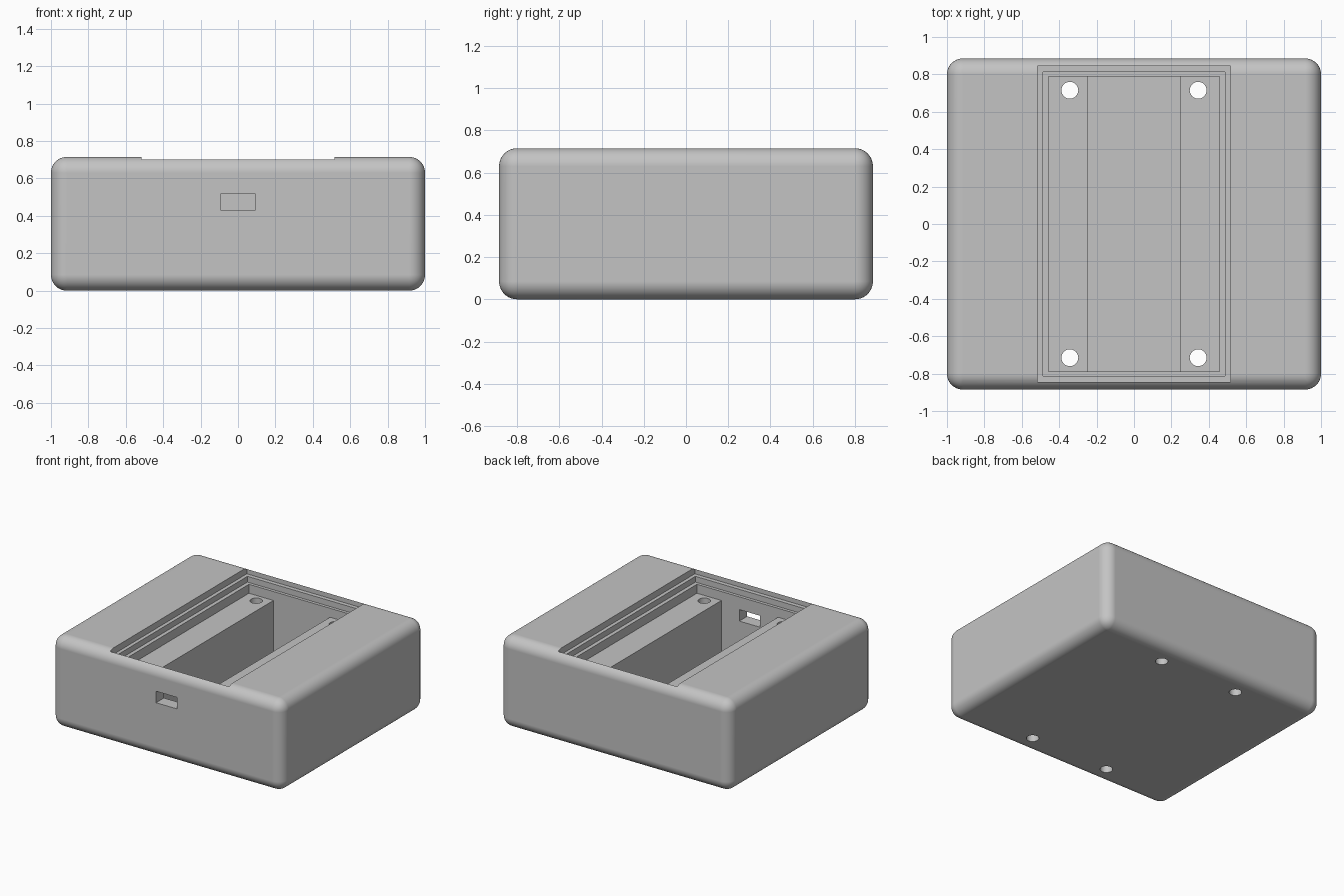
import bpy
import bmesh
from mathutils import Matrix, Vector

if "Cube" in bpy.data.objects:
    bpy.data.objects.remove(bpy.data.objects["Cube"], do_unlink=True)

HEIGHT = 0.715
RADIUS = 0.085

grey = bpy.data.materials.new("plain grey")
grey.use_nodes = True
colour = (0.55, 0.55, 0.55, 1)
grey.diffuse_color = colour
grey.node_tree.nodes["Principled BSDF"].inputs["Base Color"].default_value = colour


def new_object(name, bm):
    mesh = bpy.data.meshes.new(name)
    bm.to_mesh(mesh)
    bm.free()
    mesh.materials.append(grey)
    obj = bpy.data.objects.new(name, mesh)
    bpy.context.collection.objects.link(obj)
    return obj


def box(name, low, high):
    low, high = Vector(low), Vector(high)
    bm = bmesh.new()
    bmesh.ops.create_cube(bm, size=1)
    bmesh.ops.scale(bm, vec=high - low, verts=bm.verts)
    bmesh.ops.translate(bm, vec=(low + high) / 2, verts=bm.verts)
    return new_object(name, bm)


def drill(name, x, y, radius):
    bm = bmesh.new()
    bmesh.ops.create_cone(bm, cap_ends=True, segments=40, radius1=radius, radius2=radius,
                          depth=3, matrix=Matrix.Translation((x, y, 0)))
    return new_object(name, bm)


def apply(obj, modifier):
    bpy.context.view_layer.objects.active = obj
    bpy.ops.object.modifier_apply(modifier=modifier.name)


def cut(obj, cutter):
    mod = obj.modifiers.new("cut", "BOOLEAN")
    mod.operation = "DIFFERENCE"
    mod.solver = "EXACT"
    mod.object = cutter
    apply(obj, mod)
    bpy.data.objects.remove(cutter, do_unlink=True)


# Rounded outer case
case = box("enclosure_body", (-1, -0.885, 0), (1, 0.885, HEIGHT))
bevel = case.modifiers.new("rounding", "BEVEL")
bevel.width = RADIUS
bevel.segments = 10
apply(case, bevel)

# Stepped lid recess, shelf level and deep central pocket
steps = [(0.515, 0.845, 0.665), (0.487, 0.812, 0.62),
         (0.457, 0.788, 0.55), (0.245, 0.788, 0.09)]
for x, y, floor in steps:
    cut(case, box("recess_cutter", (-x, -y, floor), (x, y, 1)))

# Screw holes through the shelves and base
for x in (-0.343, 0.343):
    for y in (-0.715, 0.715):
        cut(case, drill("screw_hole_cutter", x, y, 0.045))

# Port opening through the front wall
cut(case, box("port_cutter", (-0.09, -1, 0.43), (0.09, -0.7, 0.52)))

# Smooth rounding with crisp recess edges
bpy.ops.object.select_all(action="DESELECT")
case.select_set(True)
bpy.context.view_layer.objects.active = case
bpy.ops.object.shade_smooth_by_angle()
normals = case.modifiers.new("flat_face_normals", "WEIGHTED_NORMAL")
normals.keep_sharp = True
